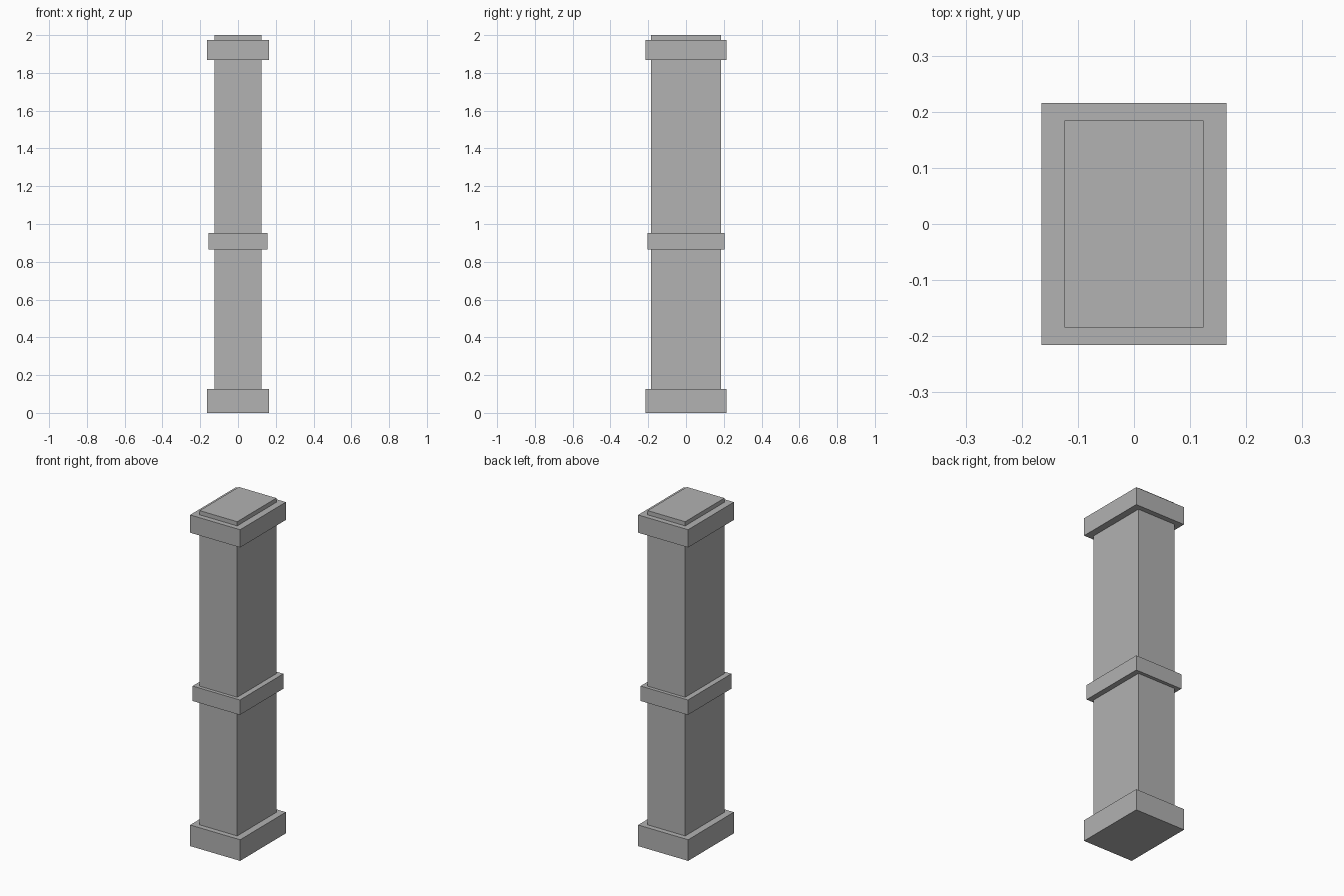
import bpy

default = bpy.data.objects.get("Cube")
if default:
    bpy.data.objects.remove(default, do_unlink=True)

# Single stone colour
GREY = (0.445, 0.445, 0.445, 1.0)
stone = bpy.data.materials.new("stone_grey")
stone.use_nodes = True
stone.diffuse_color = GREY
stone.node_tree.nodes["Principled BSDF"].inputs["Base Color"].default_value = GREY


def block(name, half_x, half_y, bottom, top):
    """Rectangular block centred on the pillar axis."""
    bpy.ops.mesh.primitive_cube_add(size=2, location=(0, 0, (bottom + top) / 2))
    obj = bpy.context.object
    obj.name = name
    obj.scale = (half_x, half_y, (top - bottom) / 2)
    bpy.ops.object.transform_apply(location=False, rotation=False, scale=True)
    obj.data.materials.append(stone)
    return obj


# Shaft runs from inside the base up through the capital
block("shaft", 0.124, 0.1845, 0.03, 2.0)

# Bands around the shaft
block("base", 0.165, 0.2155, 0.0, 0.126)
block("middle_band", 0.156, 0.205, 0.864, 0.953)
block("capital", 0.165, 0.2155, 1.869, 1.975)
